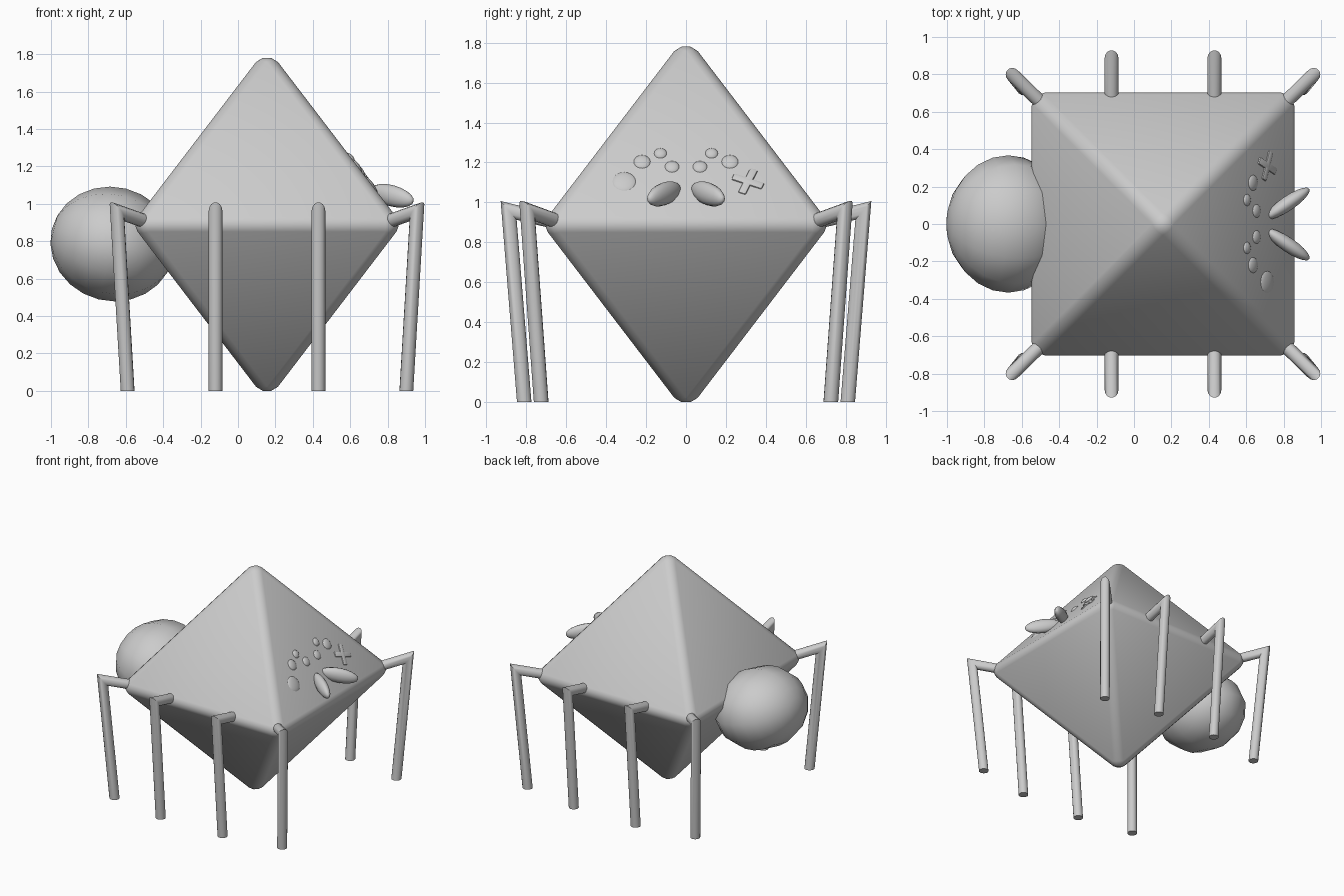
import bpy, bmesh
from math import radians, pi, cos, sin
from mathutils import Vector, Matrix

if "Cube" in bpy.data.objects:
    bpy.data.objects.remove(bpy.data.objects["Cube"])

CX, CZ = 0.155, 0.89      # body centre
HALF, SLOPE = 0.715, 1.34  # half width and rise of the body faces


def finish(name, bm, angle=40):
    bmesh.ops.recalc_face_normals(bm, faces=bm.faces)
    me = bpy.data.meshes.new(name)
    bm.to_mesh(me)
    bm.free()
    ob = bpy.data.objects.new(name, me)
    bpy.context.collection.objects.link(ob)
    bpy.ops.object.select_all(action='DESELECT')
    ob.select_set(True)
    bpy.context.view_layer.objects.active = ob
    bpy.ops.object.shade_smooth_by_angle(angle=radians(angle))
    return ob


def ellipsoid(name, matrix, size, seg=16, rings=10):
    bm = bmesh.new()
    bmesh.ops.create_uvsphere(bm, u_segments=seg, v_segments=rings, radius=1)
    bm.transform(matrix @ Matrix.Diagonal((*size, 1)))
    return finish(name, bm, 60)


def frame(origin, u, v, n):
    m = Matrix((u, v, n)).transposed().to_4x4()
    m.translation = origin
    return m


# body: double pyramid with rounded edges
bm = bmesh.new()
ring = [bm.verts.new((sx * HALF, sy * HALF, 0)) for sx, sy in ((1, 1), (-1, 1), (-1, -1), (1, -1))]
for s in (1, -1):
    tip = bm.verts.new((0, 0, s * HALF * SLOPE))
    for i in range(4):
        bm.faces.new((ring[i], ring[(i + 1) % 4], tip))
bmesh.ops.recalc_face_normals(bm, faces=bm.faces)
bmesh.ops.bevel(bm, geom=bm.edges[:], offset=0.05, offset_type='OFFSET', segments=3,
                profile=0.5, affect='EDGES')
ext = [max(abs(v.co[i]) for v in bm.verts) for i in range(3)]
bm.transform(Matrix.Translation((CX, 0, CZ)) @
             Matrix.Diagonal((0.702 / ext[0], 0.702 / ext[1], CZ / ext[2], 1)))
finish("body", bm)

# abdomen: coarse tilted ball behind the body
ellipsoid("abdomen", Matrix.Translation((-0.672, 0, 0.785)) @ Matrix.Rotation(radians(14), 4, 'Y')
          @ Matrix.Rotation(pi / 2, 4, 'Y'), (0.305, 0.367, 0.333), 12, 12)


# legs: bent tubes with a mitred knee
def leg(name, start, knee, foot, r=0.037, n=14):
    start, knee, foot = Vector(start), Vector(knee), Vector(foot)
    d1, d2 = (knee - start).normalized(), (foot - knee).normalized()
    side = d1.cross(d2).normalized()
    planes = ((start, d1, d1), (knee, d1, (d1 + d2).normalized()), (foot, d2, Vector((0, 0, 1))))
    bm = bmesh.new()
    rings = []
    for p, d, nrm in planes:
        w = side.cross(d)
        loop = []
        for i in range(n):
            a = 2 * pi * i / n
            off = (side * cos(a) + w * sin(a)) * r
            off -= d * (off.dot(nrm) / d.dot(nrm))   # slide along the tube onto the cut plane
            loop.append(bm.verts.new(p + off))
        rings.append(loop)
    for a, b in zip(rings, rings[1:]):
        for i in range(n):
            j = (i + 1) % n
            bm.faces.new((a[i], a[j], b[j], b[i]))
    bm.faces.new(rings[0])
    bm.faces.new(rings[-1])
    finish(name, bm)


for sy, side in ((-1, "front"), (1, "back")):
    for i, x in enumerate((-0.12, 0.43)):
        leg(f"{side}_middle_leg_{i + 1}", (x, sy * 0.665, 0.905), (x, sy * 0.888, 0.96), (x, sy * 0.81, 0))
    for sx, end in ((-1, "rear"), (1, "fore")):
        leg(f"{side}_{end}_corner_leg", (CX + sx * 0.648, sy * 0.645, 0.905),
            (CX + sx * 0.802, sy * 0.795, 0.96), (CX + sx * 0.745, sy * 0.725, 0))

# face details sit on the sloping +x side
U = Vector((0, 1, 0))
V = Vector((-1, 0, SLOPE)).normalized()
N = Vector((SLOPE, 0, 1)).normalized()


def on_face(y, z):
    return frame(Vector((CX + HALF - 0.006 - (z - CZ) / SLOPE, y, z)), U, V, N)


eyes = [(-0.31, 1.10, 0.064)]
for s in (-1, 1):
    eyes += [(s * 0.22, 1.20, 0.044), (s * 0.128, 1.243, 0.033), (s * 0.07, 1.175, 0.038)]
for i, (y, z, r) in enumerate(eyes):
    ellipsoid(f"eye_{i + 1}", on_face(y, z), (r, r, 0.018), 20, 10)

# crossed eye: two small bars
for i, ang in enumerate((-22, 68)):
    bm = bmesh.new()
    bmesh.ops.create_cube(bm, size=1)
    bm.transform(Matrix.Diagonal((0.165, 0.042, 0.03, 1)))
    bmesh.ops.bevel(bm, geom=bm.edges[:], offset=0.009, segments=2, profile=0.5, affect='EDGES')
    bm.transform(on_face(0.31, 1.10) @ Matrix.Rotation(radians(ang), 4, 'Z'))
    finish(f"cross_eye_bar_{i + 1}", bm)

# fangs splaying outward below the eyes
for s, side in ((-1, "left"), (1, "right")):
    axis = Vector((0.115, s * 0.078, -0.03)).normalized()
    flat = Vector((0, 0, 1)).cross(axis).normalized()
    up = axis.cross(flat)
    ellipsoid(f"{side}_fang", frame(Vector((0.822, s * 0.11, 1.043)), flat, up, axis),
              (0.04, 0.057, 0.142), 14, 10)
